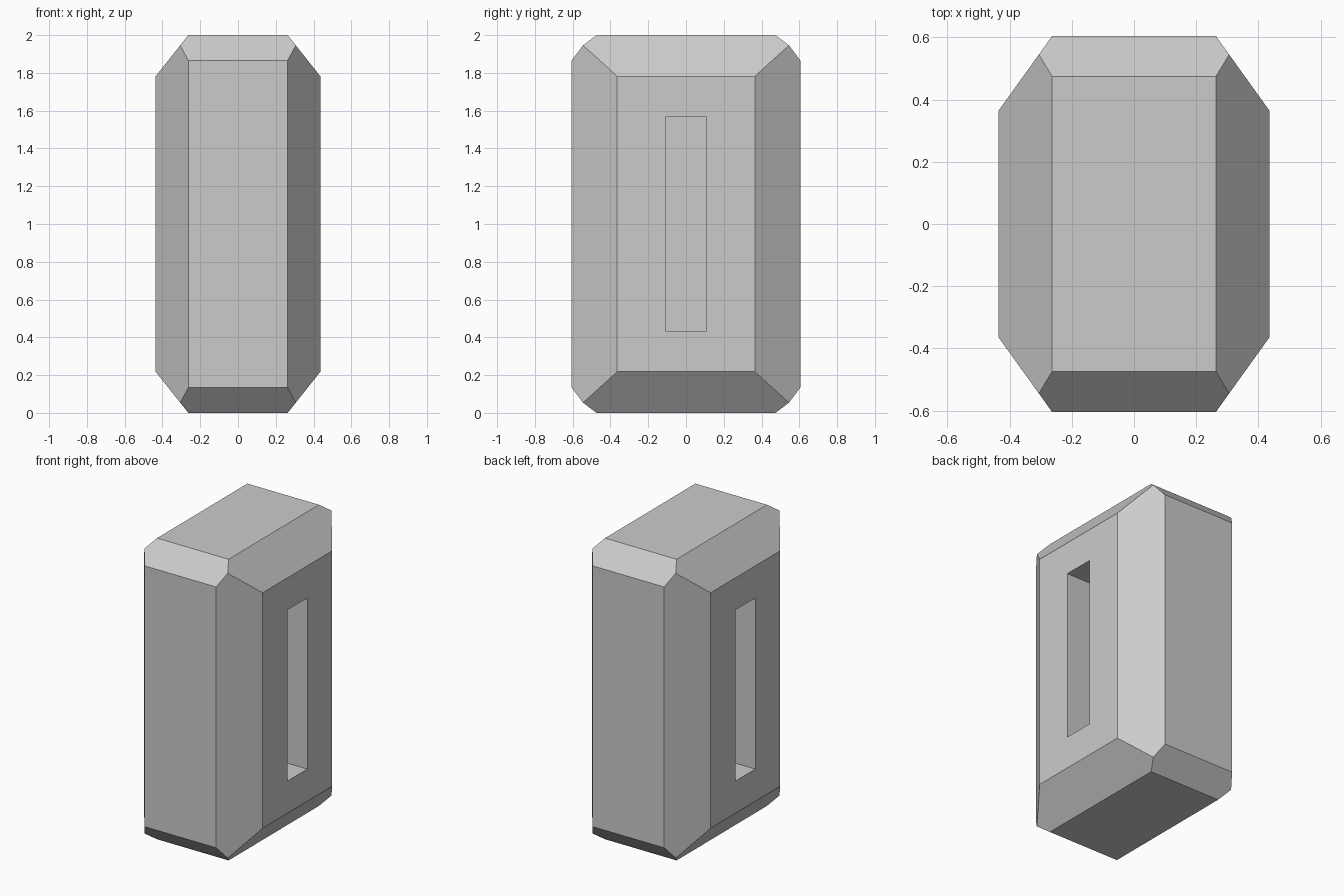
import bpy, bmesh
from itertools import product
from math import radians, copysign

if "Cube" in bpy.data.objects:
    bpy.data.objects.remove(bpy.data.objects["Cube"])

# Corner points of one octant, measured from the block centre; mirrored to all eight
CORNER = [(0.263, 0.474, 1.0), (0.263, 0.605, 0.866),
          (0.436, 0.364, 0.782), (0.306, 0.545, 0.946)]
SLOT_HALF_WIDTH, SLOT_HALF_HEIGHT, SLOT_DEPTH = 0.105, 0.568, 0.18

bm = bmesh.new()

# Chamfered block
for sx, sy, sz in product((-1, 1), repeat=3):
    for x, y, z in CORNER:
        bm.verts.new((sx * x, sy * y, sz * z))
bmesh.ops.convex_hull(bm, input=bm.verts[:])
bmesh.ops.dissolve_limit(bm, angle_limit=radians(22), verts=bm.verts[:], edges=bm.edges[:])
bmesh.ops.recalc_face_normals(bm, faces=bm.faces[:])

# Recessed slot in both broad sides
sides = [f for f in bm.faces if abs(f.normal.x) > 0.99]
for face in sides:
    bmesh.ops.inset_individual(bm, faces=[face], thickness=0.1)
    for v in face.verts:
        v.co.y = copysign(SLOT_HALF_WIDTH, v.co.y)
        v.co.z = copysign(SLOT_HALF_HEIGHT, v.co.z)
    bmesh.ops.inset_individual(bm, faces=[face], thickness=0.0, depth=0.0)
    inward = -copysign(SLOT_DEPTH, face.calc_center_median().x)
    bmesh.ops.translate(bm, verts=face.verts[:], vec=(inward, 0, 0))

# Stand it on the ground
bmesh.ops.translate(bm, verts=bm.verts[:], vec=(0, 0, 1))
mesh = bpy.data.meshes.new("slotted_block")
bm.to_mesh(mesh)
bm.free()
bpy.context.collection.objects.link(bpy.data.objects.new("slotted_block", mesh))
